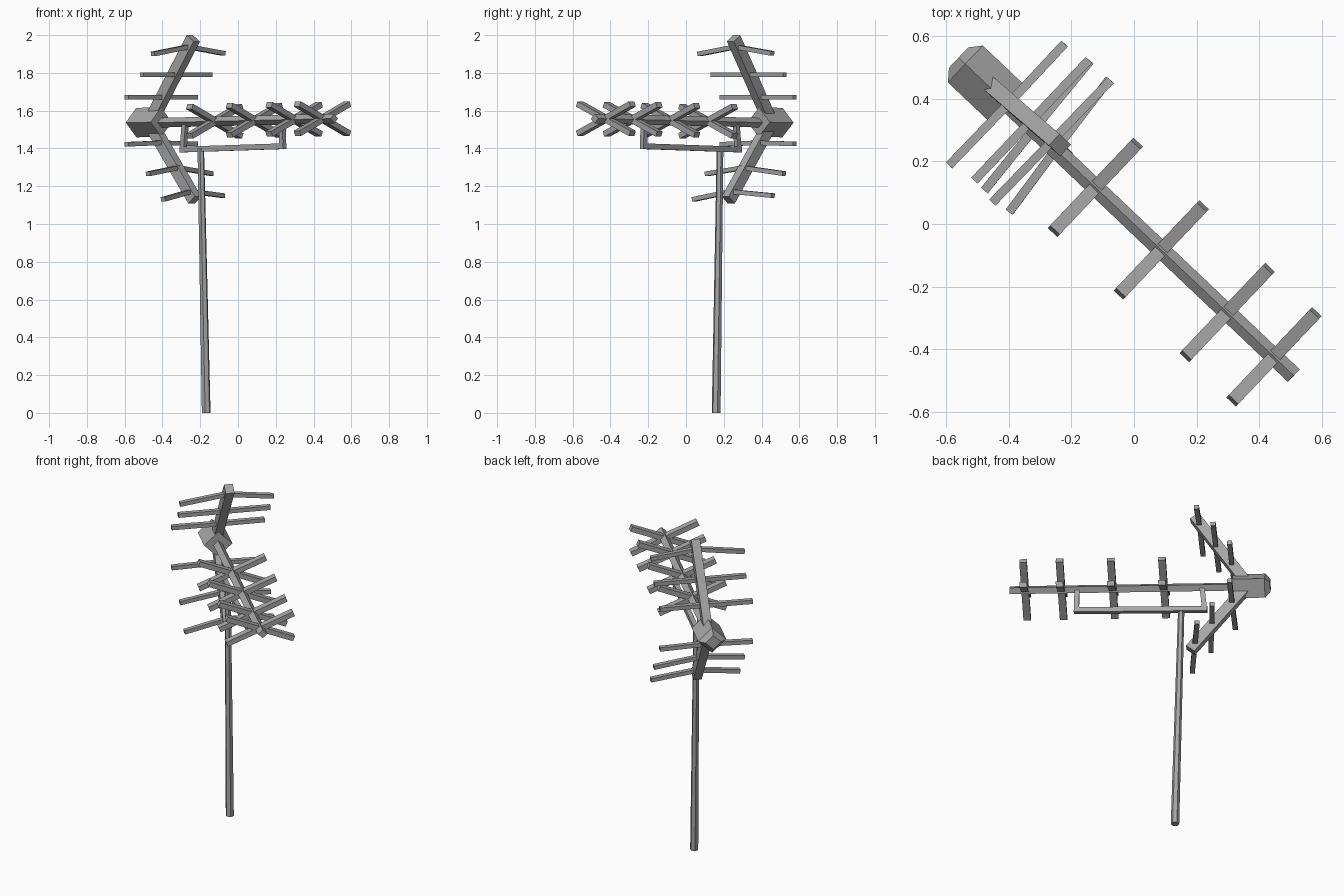
import bpy, bmesh, math
from mathutils import Vector

if "Cube" in bpy.data.objects:
    bpy.data.objects.remove(bpy.data.objects["Cube"])

metal = bpy.data.materials.new("grey_metal")
metal.use_nodes = True
GREY = (0.38, 0.38, 0.38, 1)
metal.diffuse_color = GREY
metal.node_tree.nodes["Principled BSDF"].inputs["Base Color"].default_value = GREY

# Working frame: u runs forward along the boom, v across it, z up
U = Vector((0.725, -0.688, 0)).normalized()
V = Vector((-U.y, U.x, 0))
SQUARE = [(-1, -1), (1, -1), (1, 1), (-1, 1)]
DIAMOND = [(-1, 0), (0, -1), (1, 0), (0, 1)]
HEXAGON = [(math.cos(i * math.pi / 3), math.sin(i * math.pi / 3)) for i in range(6)]


def sweep(name, path, side, half_w, half_h, profile=SQUARE, scales=None):
    """Sweep a flat-sided profile along (u, v, z) points; side is the width direction."""
    pts = [U * u + V * v + Vector((0, 0, z)) for u, v, z in path]
    scales = scales or [1] * len(pts)
    bm = bmesh.new()
    rings = []
    for i, p in enumerate(pts):
        along = (pts[min(i + 1, len(pts) - 1)] - pts[max(i - 1, 0)]).normalized()
        s = (side - along * side.dot(along)).normalized()
        n = along.cross(s)
        rings.append([bm.verts.new(p + (s * a * half_w + n * b * half_h) * scales[i])
                      for a, b in profile])
    count = len(profile)
    for r0, r1 in zip(rings, rings[1:]):
        for k in range(count):
            j = (k + 1) % count
            bm.faces.new((r0[k], r0[j], r1[j], r1[k]))
    bm.faces.new(rings[0][::-1])
    bm.faces.new(rings[-1])
    bmesh.ops.recalc_face_normals(bm, faces=bm.faces[:])
    mesh = bpy.data.meshes.new(name)
    bm.to_mesh(mesh)
    bm.free()
    mesh.materials.append(metal)
    obj = bpy.data.objects.new(name, mesh)
    bpy.context.scene.collection.objects.link(obj)
    return obj


# Leaning mast
sweep("mast", [(-0.232, 0, 0), (-0.267, -0.005, 1.4)], U, 0.024, 0.024, HEXAGON, [1, 0.75])

# Mounting bracket under the boom
sweep("bracket_bar", [(-0.415, 0, 1.394), (0.34, 0, 1.412)], V, 0.014, 0.015)
sweep("bracket_rear_post", [(-0.4, 0, 1.395), (-0.385, 0, 1.535)], V, 0.013, 0.014)
sweep("bracket_front_post", [(0.326, 0, 1.41), (0.322, 0, 1.55)], V, 0.013, 0.014)

# Boom and the rear block
sweep("boom", [(-0.6, 0, 1.536), (0.703, 0, 1.558)], V, 0.0275, 0.0255, DIAMOND)
sweep("rear_block", [(-0.56, 0, 1.539), (-0.742, 0, 1.537), (-0.772, 0, 1.537)],
      V, 0.081, 0.078, DIAMOND, [1, 1, 0.55])

# Crossed director elements along the boom
for i, u in enumerate((-0.17, 0.12, 0.41, 0.616)):
    z = 1.547 + u * 0.017
    for label, tilt in (("rising", 1), ("falling", -1)):
        sweep(f"director_{i + 1}_{label}",
              [(u, -0.193, z - 0.078 * tilt), (u, 0.193, z + 0.078 * tilt)], U, 0.021, 0.015)

# Reflector arms fanning out of the rear block
sweep("upper_reflector_arm", [(-0.645, 0.005, 1.54), (-0.345, 0.02, 1.983)], V, 0.025, 0.03)
sweep("lower_reflector_arm", [(-0.645, 0.005, 1.535), (-0.32, 0.005, 1.127)], V, 0.025, 0.03)

# Reflector rods: right end, middle and left end, some bent downwards
rods = {
    "upper_rod_inner": [(-0.557, -0.27, 1.672), (-0.555, 0, 1.672), (-0.557, 0.265, 1.672)],
    "upper_rod_middle": [(-0.465, -0.25, 1.79), (-0.465, 0, 1.79), (-0.465, 0.28, 1.79)],
    "upper_rod_outer": [(-0.375, -0.26, 1.9), (-0.372, 0.01, 1.938), (-0.37, 0.28, 1.903)],
    "lower_rod_inner": [(-0.557, -0.27, 1.422), (-0.555, 0, 1.43), (-0.557, 0.265, 1.424)],
    "lower_rod_middle": [(-0.42, -0.25, 1.265), (-0.44, 0, 1.298), (-0.46, 0.28, 1.267)],
    "lower_rod_outer": [(-0.315, -0.245, 1.13), (-0.345, 0, 1.172), (-0.375, 0.28, 1.15)],
}
for name, path in rods.items():
    sweep(name, path, U, 0.014, 0.012)
